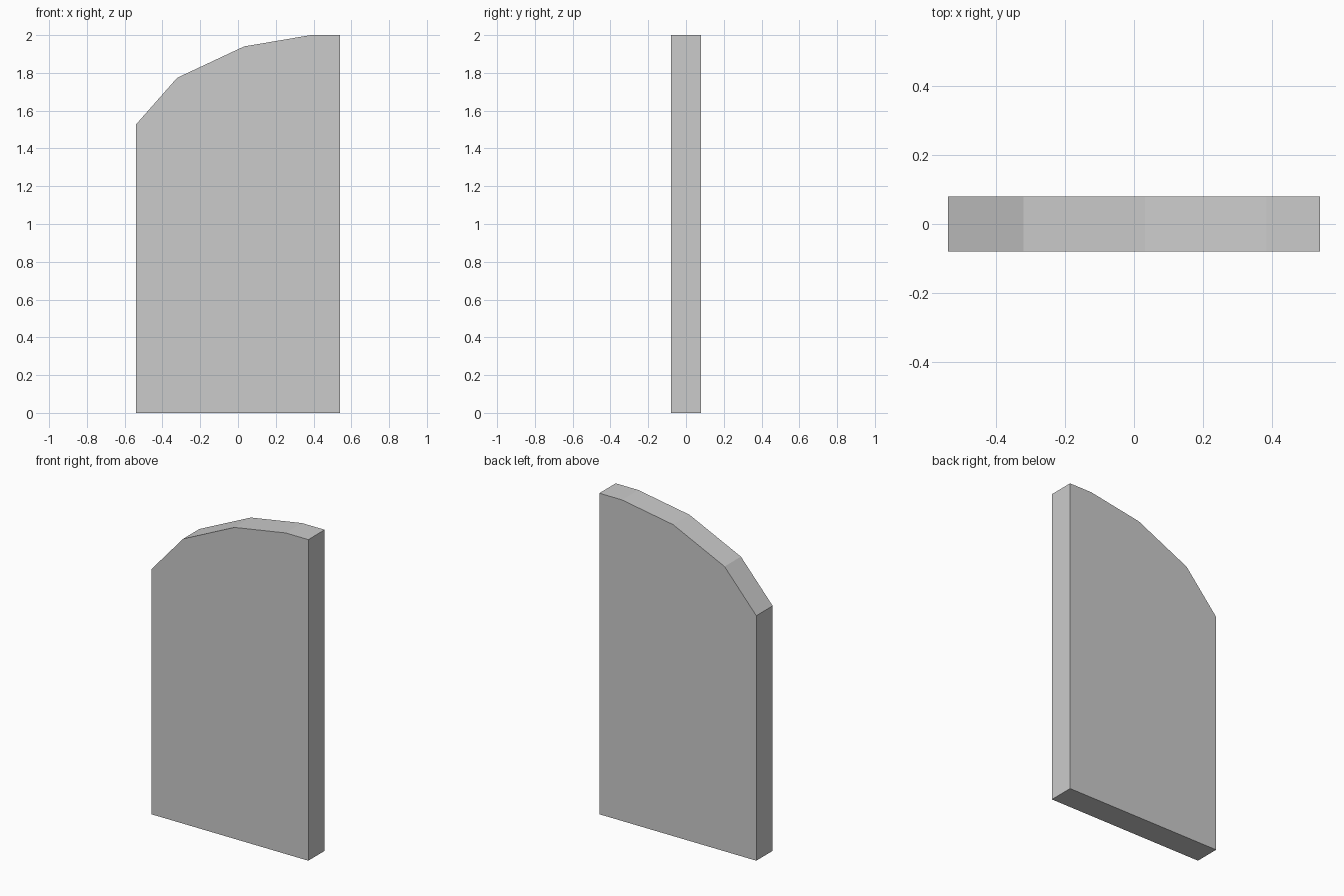
import bpy, bmesh

if "Cube" in bpy.data.objects:
    bpy.data.objects.remove(bpy.data.objects["Cube"])

# Front outline of the slab (x, z): square base, faceted arc rising to the right
outline = [(-0.541, 0), (0.541, 0), (0.541, 2.0), (0.385, 2.0),
           (0.032, 1.94), (-0.322, 1.774), (-0.541, 1.526)]
depth = 0.161

# Slab: fill the outline and extrude it front to back
bm = bmesh.new()
front = bm.faces.new([bm.verts.new((x, -depth / 2, z)) for x, z in outline])
result = bmesh.ops.extrude_face_region(bm, geom=[front], use_keep_orig=True)
moved = [v for v in result["geom"] if isinstance(v, bmesh.types.BMVert)]
bmesh.ops.translate(bm, verts=moved, vec=(0, depth, 0))
bmesh.ops.recalc_face_normals(bm, faces=bm.faces)

mesh = bpy.data.meshes.new("arched_panel")
bm.to_mesh(mesh)
bm.free()
bpy.context.collection.objects.link(bpy.data.objects.new("arched_panel", mesh))
